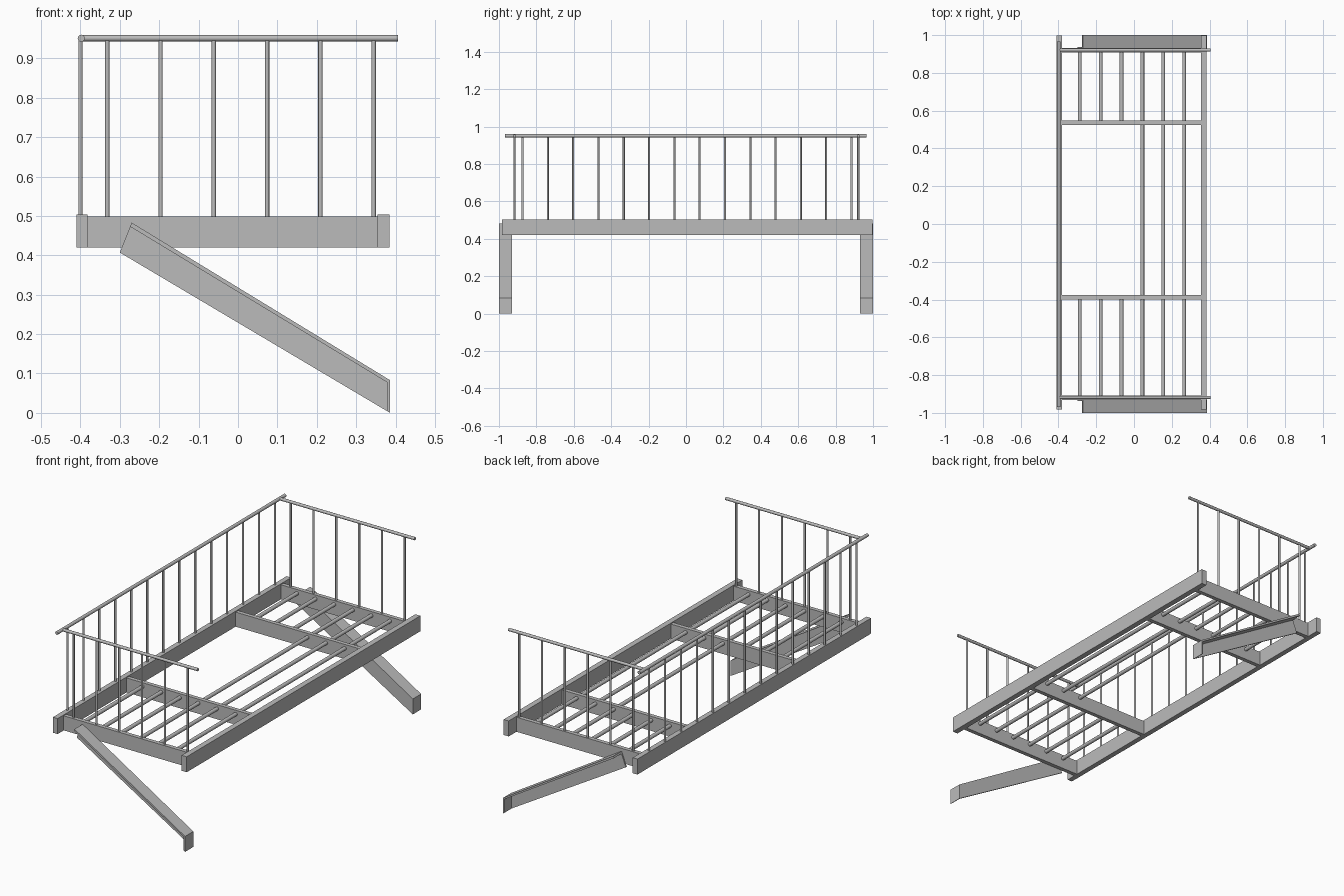
import bpy
import bmesh
import math
from mathutils import Vector

cube = bpy.data.objects.get("Cube")
if cube:
    bpy.data.objects.remove(cube, do_unlink=True)

steel = bpy.data.materials.new("grey_steel")
steel.use_nodes = True
GREY = (0.5, 0.5, 0.5, 1)
steel.diffuse_color = GREY
steel.node_tree.nodes["Principled BSDF"].inputs["Base Color"].default_value = GREY


def finish(name, bm, smooth=False):
    bmesh.ops.recalc_face_normals(bm, faces=bm.faces)
    mesh = bpy.data.meshes.new(name)
    bm.to_mesh(mesh)
    bm.free()
    mesh.materials.append(steel)
    obj = bpy.data.objects.new(name, mesh)
    bpy.context.collection.objects.link(obj)
    if smooth:
        bpy.ops.object.select_all(action='DESELECT')
        obj.select_set(True)
        bpy.context.view_layer.objects.active = obj
        bpy.ops.object.shade_smooth_by_angle(angle=math.radians(40))
    return obj


def box(name, low, high):
    bm = bmesh.new()
    bmesh.ops.create_cube(bm, size=1)
    for v in bm.verts:
        v.co = [(a + b) / 2 + c * (b - a) for a, b, c in zip(low, high, v.co)]
    return finish(name, bm)


def rods(name, segments, radius):
    """Several round bars in one object, each between two points."""
    bm = bmesh.new()
    for start, end in segments:
        a, b = Vector(start), Vector(end)
        made = bmesh.ops.create_cone(bm, cap_ends=True, segments=12, radius1=radius,
                                     radius2=radius, depth=(b - a).length)
        turn = (b - a).to_track_quat('Z', 'Y')
        for v in made["verts"]:
            v.co = turn @ v.co + (a + b) / 2
    return finish(name, bm, smooth=True)


def plate(name, outline, y0, y1):
    """Side outline in x and z, extruded along y."""
    bm = bmesh.new()
    face = bm.faces.new([bm.verts.new((x, y0, z)) for x, z in outline])
    made = bmesh.ops.extrude_face_region(bm, geom=[face])
    for item in made["geom"]:
        if isinstance(item, bmesh.types.BMVert):
            item.co.y = y1
    return finish(name, bm)


# Long beams of the platform
BOTTOM, BEAM_TOP, CROSS_TOP = 0.42, 0.503, 0.498
box("wall_beam", (-0.41, -0.983, BOTTOM), (-0.382, 0.997, BEAM_TOP))
box("outer_beam", (0.354, -0.983, BOTTOM), (0.384, 0.997, BEAM_TOP))

# Cross beams
for name, y in (("front_end_beam", -0.92), ("front_cross_beam", -0.388),
                ("back_cross_beam", 0.536), ("back_end_beam", 0.92)):
    box(name, (-0.382, y - 0.011, BOTTOM), (0.354, y + 0.011, CROSS_TOP))

# Floor bars: short ones leave the opening free, long ones run through
SLAT_Z = 0.477
slat_x = [-0.287 + 0.1105 * i for i in range(6)]
short = [((x, a, SLAT_Z), (x, b, SLAT_Z)) for x in slat_x[:3]
         for a, b in ((-0.915, -0.388), (0.536, 0.915))]
long = [((x, -0.915, SLAT_Z), (x, 0.915, SLAT_Z)) for x in slat_x[3:]]
rods("short_floor_bars", short, 0.01)
rods("long_floor_bars", long, 0.01)

# Handrails and balusters
RAIL_Z = 0.951
rods("side_handrail", [((-0.398, -0.968, RAIL_Z), (-0.398, 0.966, RAIL_Z))], 0.009)
rods("side_balusters", [((-0.4, -0.874 + 0.1353 * i, 0.49), (-0.4, -0.874 + 0.1353 * i, RAIL_Z))
                        for i in range(14)], 0.0055)
for name, y in (("front", -0.918), ("back", 0.921)):
    rods(name + "_handrail", [((-0.398, y, RAIL_Z), (0.406, y, RAIL_Z))], 0.008)
    rods(name + "_balusters", [((-0.332 + 0.1353 * i, y, 0.485), (-0.332 + 0.1353 * i, y, RAIL_Z))
                               for i in range(6)], 0.0055)

# Sloping braces: inner web, top flange and foot plate
web = [(-0.3, 0.407), (-0.27, 0.483), (0.386, 0.083), (0.386, 0)]
flange = [(-0.27, 0.483), (0.386, 0.083), (0.386, 0.073), (-0.274, 0.473)]
foot = [(0.378, 0.005), (0.378, 0.088), (0.386, 0.083), (0.386, 0)]
for name, side in (("front", -1), ("back", 1)):
    plate(name + "_brace_web", web, side * 0.93, side * 0.938)
    plate(name + "_brace_flange", flange, side * 0.931, side)
    plate(name + "_brace_foot", foot, side * 0.931, side)
